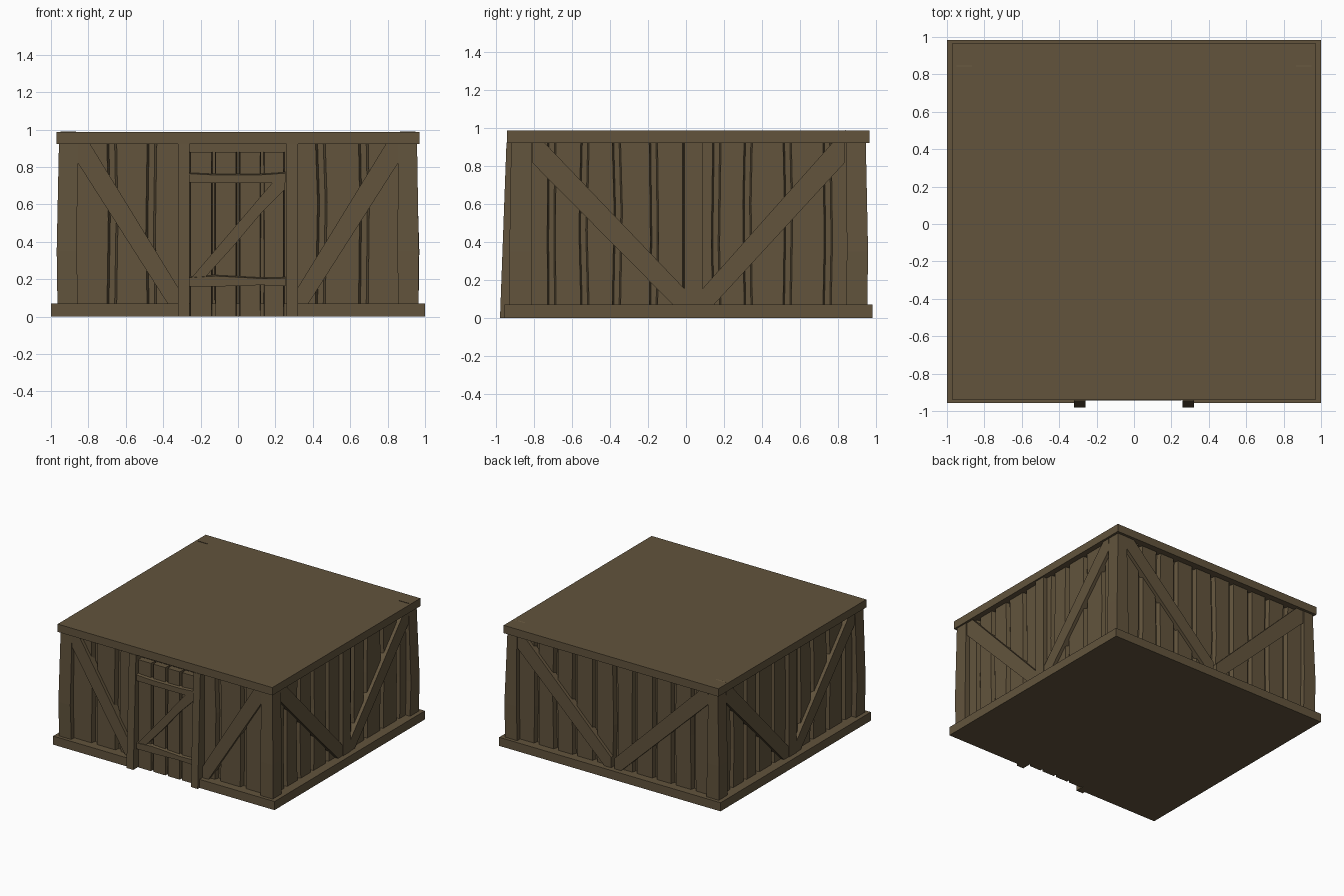
import bpy, bmesh, random
from mathutils import Vector

if "Cube" in bpy.data.objects:
    bpy.data.objects.remove(bpy.data.objects["Cube"])

random.seed(4)
wood = bpy.data.materials.new("brown wood")
wood.diffuse_color = (0.122, 0.088, 0.046, 1)
wood.use_nodes = True
wood.node_tree.nodes["Principled BSDF"].inputs["Base Color"].default_value = wood.diffuse_color
CY = 0.013                      # centre of the hut body in y

# wall frames: along-wall direction and outward normal
WALLS = {"front": (Vector((1, 0, 0)), Vector((0, -1, 0))),
         "right": (Vector((0, 1, 0)), Vector((1, 0, 0))),
         "back": (Vector((-1, 0, 0)), Vector((0, 1, 0))),
         "left": (Vector((0, -1, 0)), Vector((-1, 0, 0)))}


def loft(name, a, b):
    """Solid between two matching loops of points."""
    bm = bmesh.new()
    va = [bm.verts.new(p) for p in a]
    vb = [bm.verts.new(p) for p in b]
    bm.faces.new(va)
    bm.faces.new(vb)
    n = len(a)
    for i in range(n):
        j = (i + 1) % n
        bm.faces.new((va[i], va[j], vb[j], vb[i]))
    bmesh.ops.recalc_face_normals(bm, faces=bm.faces)
    me = bpy.data.meshes.new(name)
    bm.to_mesh(me)
    bm.free()
    me.materials.append(wood)
    ob = bpy.data.objects.new(name, me)
    bpy.context.collection.objects.link(ob)
    return ob


def box(name, x0, x1, y0, y1, z0, z1):
    pts = [(x0, y0), (x1, y0), (x1, y1), (x0, y1)]
    return loft(name, [(x, y, z0) for x, y in pts], [(x, y, z1) for x, y in pts])


def board(name, wall, inner, outer, d0, d1):
    """Board on a wall: (u, z) outlines at inner depth d0 and outer depth d1."""
    U, N = WALLS[wall]
    at = lambda p, d: U * p[0] + N * d + Vector((0, CY, p[1]))
    return loft(name, [at(p, d0) for p in inner], [at(p, d1) for p in outer])


def plank_row(name, wall, edges, z0, z1, d0, d1, gap, bevel, wob):
    """Upright planks with wobbly, bevelled edges and V grooves between."""
    mids = [(e + random.uniform(-wob, wob), random.uniform(0.35, 0.65)) for e in edges]
    for i in range(len(edges) - 1):
        (ml, zl), (mr, zr) = mids[i], mids[i + 1]
        zl, zr = z0 + (z1 - z0) * zl, z0 + (z1 - z0) * zr

        def outline(g):
            l, r = edges[i] + g, edges[i + 1] - g
            return [(l, z0), (r, z0), (mr - g, zr), (r, z1), (l, z1), (ml + g, zl)]
        board(name, wall, outline(gap), outline(gap + bevel), d0, d1)


def flat(name, wall, pts, d0, d1):
    board(name, wall, pts, pts, d0, d1)


def brace(wall, outer, inner, d0, d1):
    """Diagonal brace from the top outside to the bottom inside."""
    s = 1 if inner > outer else -1
    flat(wall + "_brace", wall,
         [(outer, 0.82), (outer, 0.93), (outer + s * 0.06, 0.93),
          (inner, 0.155), (inner, 0.06), (inner - s * 0.05, 0.06)], d0, d1)


# base with a notch for the doorway
notch = [(-1, -0.957), (-0.3, -0.957), (-0.3, -0.9), (0.3, -0.9), (0.3, -0.957),
         (1, -0.957), (1, 0.983), (-1, 0.983)]
loft("base_slab", [(x, y, 0) for x, y in notch], [(x, y, 0.07) for x, y in notch])

# flat roof and inner wall core
box("roof_slab", -0.97, 0.97, CY - 0.955, CY + 0.955, 0.923, 0.987)
box("wall_core", -0.895, 0.895, CY - 0.87, CY + 0.87, 0.03, 0.95)

# walls: planks, braces and centre posts
SIDE = [-0.87, -0.72, -0.545, -0.38, -0.185, -0.01, 0.15, 0.315, 0.52, 0.73, 0.87]
BACK = [-0.88, -0.71, -0.53, -0.36, -0.18, 0.0, 0.18, 0.36, 0.53, 0.71, 0.88]
for wall in ("right", "left"):
    plank_row(wall + "_wall_plank", wall, SIDE, 0.04, 0.94, 0.88, 0.925, 0.01, 0.012, 0.012)
    brace(wall, -0.825, -0.022, 0.90, 0.952)
    brace(wall, 0.825, 0.075, 0.90, 0.952)
    flat(wall + "_centre_post", wall,
         [(-0.022, 0.04), (0.075, 0.04), (0.075, 0.94), (-0.022, 0.94)], 0.9, 0.957)
plank_row("back_wall_plank", "back", BACK, 0.04, 0.94, 0.86, 0.905, 0.01, 0.012, 0.012)
brace("back", -0.86, -0.015, 0.88, 0.932)
brace("back", 0.86, 0.015, 0.88, 0.932)
for edges in ([-0.9, -0.675, -0.46, -0.27], [0.27, 0.44, 0.67, 0.9]):
    plank_row("front_wall_plank", "front", edges, 0.04, 0.94, 0.86, 0.905, 0.012, 0.014, 0.014)
for s in (-1, 1):
    brace("front", s * 0.855, s * 0.32, 0.88, 0.932)

# hewn corner posts, the back ones just piercing the roof
for sx in (-1, 1):
    for sy in (-1, 1):
        def ring(out, inn, zo, zi):
            xo, xi = sx * (0.965 + out), sx * (0.855 + inn)
            yo, yi = CY + sy * (0.942 + out), CY + sy * (0.828 + inn)
            return [(xo, yo, zo), (xi, yo, zo), (xi, yi, zi), (xo, yi, zi)]
        top = 0.99 if sy > 0 else 0.94
        j = random.uniform(-0.008, 0.008)
        low, mid = ring(0, 0, 0.04, 0.04), ring(0.002 + j / 3, j, 0.35, 0.35)
        loft("corner_post_lower", low, mid)
        peak = ring(-0.008, 0, 0.94, top)
        if sy > 0:              # keep the peak within the post's inner part
            peak = [(sx * (0.95 if i in (0, 3) else 0.865), p[1], p[2]) for i, p in enumerate(peak)]
        loft("corner_post_upper", mid, peak)

# leaning door posts
for s in (-1, 1):
    xs = (s * 0.26, s * 0.322)
    loft("door_post", *[[(x, -0.86, 0), (x, -0.98, 0), (x, -0.946, 0.924), (x, -0.86, 0.924)]
                        for x in xs])

# door: planks, two rough rails and a diagonal
D = CY                          # wall depth = distance in -y plus this
plank_row("door_plank", "front", [-0.265, -0.13, 0.0, 0.13, 0.255],
          0.0, 0.88, 0.87 + D, 0.922 + D, 0.006, 0.005, 0.003)
for z in (0.165, 0.72):
    low = [(u, z + random.uniform(-0.006, 0.006)) for u in (-0.258, -0.1, 0.12, 0.255)]
    up = [(u, z + 0.052 + random.uniform(-0.008, 0.008)) for u in (0.255, 0.14, -0.12, -0.258)]
    chipped = low + [(u, v - 0.008) for u, v in up]
    board("door_rail", "front", low + up, chipped, 0.91 + D, 0.944 + D)
flat("door_diagonal", "front",
     [(-0.255, 0.2), (-0.185, 0.2), (-0.03, 0.37), (0.13, 0.56), (0.25, 0.68), (0.25, 0.735),
      (0.2, 0.735)], 0.91 + D, 0.94 + D)
